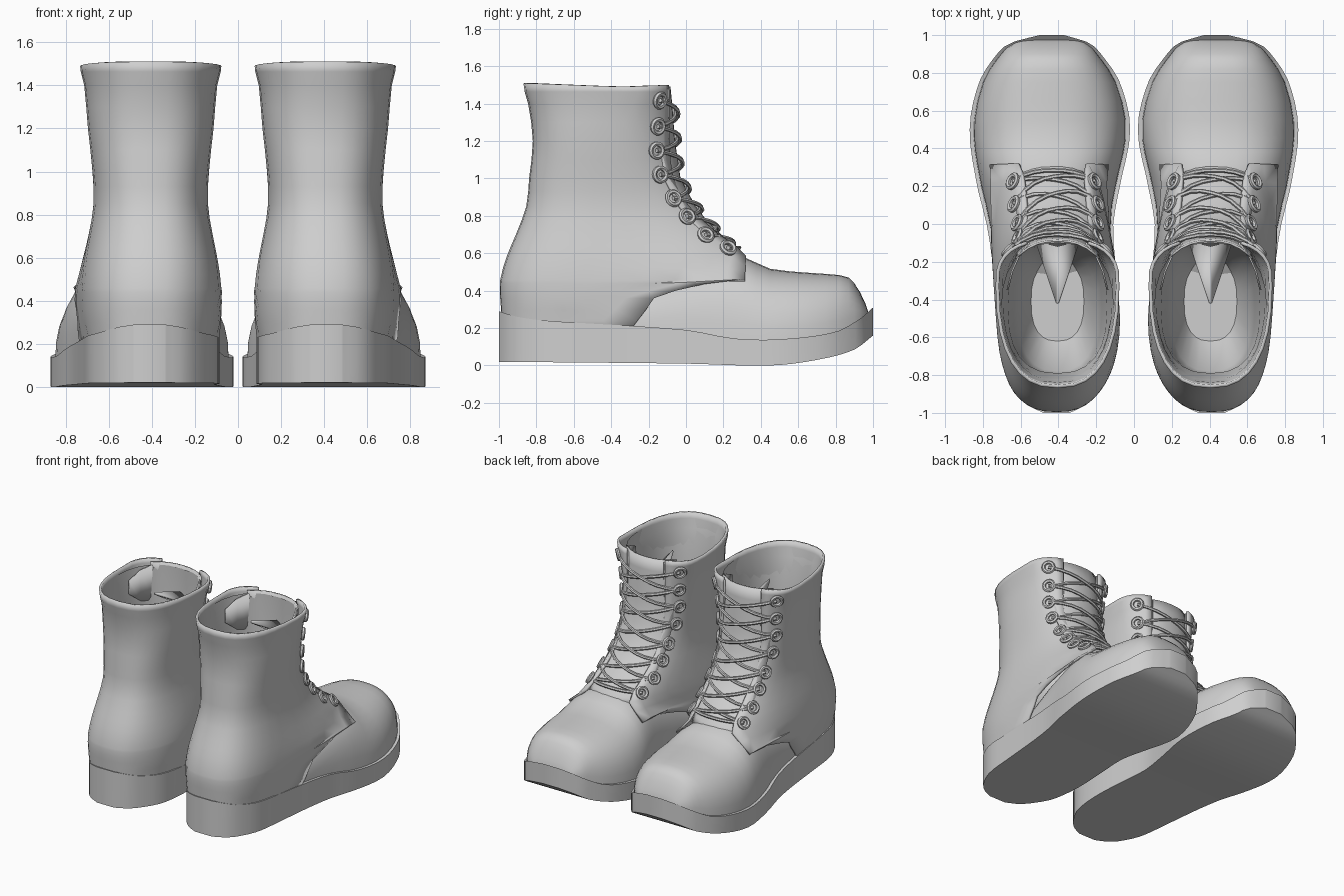
import bpy, bmesh, math
from mathutils import Vector

if "Cube" in bpy.data.objects:
    bpy.data.objects.remove(bpy.data.objects["Cube"])

mat = bpy.data.materials.new("grey_leather")
mat.diffuse_color = (0.62, 0.62, 0.62, 1)
mat.use_nodes = True
mat.node_tree.nodes["Principled BSDF"].inputs["Base Color"].default_value = mat.diffuse_color


def table(rows):
    """Smooth interpolation through rows of (key, value...)."""
    def f(k, col=1):
        k = min(max(k, rows[0][0]), rows[-1][0])
        i = 0
        while i < len(rows) - 2 and k > rows[i + 1][0]:
            i += 1
        a, b = rows[i], rows[i + 1]
        def slope(j):
            lo, hi = rows[max(j - 1, 0)], rows[min(j + 1, len(rows) - 1)]
            return (hi[col] - lo[col]) / (hi[0] - lo[0])
        h = b[0] - a[0]
        t = (k - a[0]) / h
        return ((2*t**3 - 3*t*t + 1) * a[col] + (t**3 - 2*t*t + t) * h * slope(i)
                + (3*t*t - 2*t**3) * b[col] + (t**3 - t*t) * h * slope(i + 1))
    return f


# y: inner and outer edge of the sole
outline = table([(-1, .34, .48), (-.96, .26, .56), (-.9, .2, .62), (-.75, .115, .69),
                 (-.5, .085, .72), (-.2, .10, .75), (0, .11, .78), (.2, .075, .83),
                 (.5, .02, .87), (.75, .075, .82), (.9, .175, .725), (.96, .24, .65), (1, .37, .50)])
sole_top = table([(-1, .29), (-.9, .26), (-.75, .24), (0, .19), (.25, .145),
                  (.5, .14), (.8, .18), (.93, .25), (1, .31)])
sole_bot = table([(-1, .02), (0, .01), (.45, 0), (.7, .03), (.9, .085), (1, .16)])
vamp_top = table([(-.3, .40), (-.1, .52), (.2, .585), (.3, .58), (.36, .557), (.45, .517),
                  (.6, .50), (.8, .485), (.87, .47), (.92, .41), (.96, .33), (.98, .27)])
# z: back y, front y, half width of the shaft
shaft = table([(.15, -.97, .60, .30), (.3, -.98, .58, .315), (.45, -.985, .52, .32),
               (.58, -.95, .42, .303), (.7, -.90, .24, .28), (.85, -.845, .08, .257),
               (1, -.83, -.02, .262), (1.2, -.81, -.055, .283), (1.4, -.835, -.07, .30),
               (1.47, -.855, -.08, .317), (1.51, -.865, -.085, .32)])
# z: front of the tongue
instep = table([(.53, .33), (.58, .30), (.64, .245), (.7, .185), (.78, .105), (.85, .05),
                (1, -.03), (1.2, -.06), (1.4, -.075), (1.5, -.085)])
P = 2.5


def mid_y(z):
    return -.42 + .12 * min(max((z - 1.25) / .22, 0), 1)


def foot_center(y):
    return (outline(y, 1) + outline(y, 2)) / 2


def foot_half(y):
    return (outline(y, 2) - outline(y, 1)) / 2 - .02


def center(y, z):
    f = min(max((.75 - z) / .3, 0), 1)
    return .405 + f * (foot_center(y) - .405)


def vamp_half(y, z):
    if y < -.3 or y > .98:
        return 0
    z0 = sole_top(y) - .03
    u = max((z - z0) / (vamp_top(y) - z0), 0)
    return foot_half(y) * (1 - u**P)**(1 / P) if u < 1 else 0


def shaft_half(y, z):
    yc = mid_y(z)
    end = shaft(z, 2) if y > yc else shaft(z, 1)
    u = min(abs((y - yc) / (end - yc)), 1)
    w = max(shaft(z, 3) * (1 - u**P)**(1 / P), vamp_half(y, z) + .014)
    # tucked inside the sole rim
    return min(w, foot_half(y) + .002) if z < sole_top(y) + .01 else w


def shaft_y(t, z):
    c, yc = math.cos(t), mid_y(z)
    end = shaft(z, 2) if c > 0 else shaft(z, 1)
    return yc + (end - yc) * abs(c)**(2 / P)


def finish(ob, thick=0):
    ob.data.materials.clear()
    ob.data.materials.append(mat)
    bpy.ops.object.select_all(action='DESELECT')
    ob.select_set(True)
    bpy.context.view_layer.objects.active = ob
    bpy.ops.object.shade_smooth_by_angle(angle=math.radians(45))
    if thick:
        s = ob.modifiers.new("thickness", 'SOLIDIFY')
        s.thickness, s.offset = thick, 0
    ob.modifiers.new("pair", 'MIRROR')


def loft(name, rings, closed=False, caps=(False, False), thick=0):
    bm = bmesh.new()
    vs = [[bm.verts.new(p) for p in r] for r in rings]
    n = len(rings[0])
    for a, b in zip(vs, vs[1:]):
        for i in range(n if closed else n - 1):
            j = (i + 1) % n
            bm.faces.new((a[i], a[j], b[j], b[i]))
    for cap, ring in zip(caps, (vs[0], vs[-1])):
        if cap:
            bm.faces.new(ring)
    bmesh.ops.recalc_face_normals(bm, faces=bm.faces[:])
    me = bpy.data.meshes.new(name)
    bm.to_mesh(me)
    bm.free()
    ob = bpy.data.objects.new(name, me)
    bpy.context.collection.objects.link(ob)
    finish(ob, thick)


def tubes(name, paths, radius, cyclic):
    cu = bpy.data.curves.new(name, 'CURVE')
    cu.dimensions, cu.bevel_depth, cu.bevel_resolution = '3D', radius, 1
    cu.use_fill_caps = True
    for pts in paths:
        s = cu.splines.new('POLY')
        s.points.add(len(pts) - 1)
        for q, p in zip(s.points, pts):
            q.co = (*p, 1)
        s.use_cyclic_u = cyclic
    ob = bpy.data.objects.new(name, cu)
    bpy.context.collection.objects.link(ob)
    bpy.ops.object.select_all(action='DESELECT')
    ob.select_set(True)
    bpy.context.view_layer.objects.active = ob
    bpy.ops.object.convert(target='MESH')
    finish(bpy.context.view_layer.objects.active)


# Sole: rectangular sections from heel to toe
rings = []
for i in range(37):
    y = -math.cos(math.pi * i / 36)
    a, b, lo, hi = outline(y, 1), outline(y, 2), sole_bot(y), sole_top(y)
    rings.append([(a, y, lo), (b, y, lo), (b, y, hi), (a, y, hi)])
loft("sole", rings, True, (True, True))

# Vamp and toe cap: arched sections
rings = []
for y in [-.3, -.1, .1, .2, .25, .32, .38, .45, .55, .65, .75, .82, .87, .9, .93, .96, .98]:
    z0, ring = sole_top(y) - .03, []
    for k in range(19):
        t = math.pi * k / 18
        c, s = math.cos(t), max(math.sin(t), 0)
        x = math.copysign(abs(c)**(2 / P), c) * foot_half(y)
        ring.append((foot_center(y) + x, y, z0 + (vamp_top(y) - z0) * s**(2 / P)))
    rings.append(ring)
loft("vamp", rings, False, (False, True))

# Shaft with lace facings: wraps from one front edge round the heel to the other
edge = [(.15, -.32), (.24, -.25), (.36, -.17), (.40, -.05), (.44, .1), (.455, .32), (2, .32)]


def front_limit(z):
    for (z0, y0), (z1, y1) in zip(edge, edge[1:]):
        if z <= z1:
            return y0 + (y1 - y0) * (z - z0) / (z1 - z0)


rings = []
for z in [.15, .24, .3, .36, .4, .44, .456, .52, .58, .64, .7, .78, .85, .93, 1, 1.1, 1.2, 1.3, 1.4, 1.465, 1.49]:
    t0 = .02
    while shaft_y(t0, z) > front_limit(z) or shaft(z, 3) * math.sin(t0)**(2 / P) < .16:
        t0 += .01
    side = []
    for k in range(15):
        y = shaft_y(t0 + (math.pi - t0) * k / 14, z)
        w = shaft_half(y, z) if k < 14 else 0
        dz = .02 * min(abs(y + .35) / .5, 1) if z > 1.48 else 0
        side.append((w, y, z + dz))
    rings.append([(center(y, h) + w, y, h) for w, y, h in side]
                 + [(center(y, h) - w, y, h) for w, y, h in side[-2::-1]])
loft("shaft", rings, thick=.018)

# Tongue behind the laces, and its folded-back tip
rings = []
for z in [.53, .58, .64, .7, .78, .85, 1, 1.2, 1.4, 1.49]:
    yf = instep(z) - .005
    rings.append([(center(yf, z) + .21 * k / 4, yf - .08 * abs(k / 4)**2.5, z) for k in range(-4, 5)])
loft("tongue", rings, thick=.012)
loft("tongue_tip", [[(.29, -.09, 1.2), (.405, -.12, 1.3), (.52, -.09, 1.2)],
                    [(.40, -.42, 1.4), (.405, -.42, 1.41), (.41, -.42, 1.4)]], thick=.01)
for side, name in ((1, "outer_flap"), (-1, "inner_flap")):
    loft(name, [[(.405 + side * x, y, lo), (.405 + side * x, y, hi)] for x, y, lo, hi in
                [(.15, -.1, 1.2, 1.48), (.2, -.16, 1.2, 1.47), (.24, -.25, 1.22, 1.45),
                 (.265, -.35, 1.3, 1.40)]], thick=.01)

# Lining: a funnel down to the footbed
rings = []
for z, yb, yf, w in [(1.47, -.84, -.1, .3), (1.2, -.79, -.09, .262), (.85, -.8, -.1, .235),
                     (.6, -.78, -.14, .21), (.42, -.62, -.2, .14)]:
    mid, half, ring = (yb + yf) / 2, (yf - yb) / 2, []
    for k in range(24):
        c, s = math.cos(math.tau * k / 24), math.sin(math.tau * k / 24)
        ring.append((.405 + math.copysign(abs(s)**.8, s) * w,
                     mid + math.copysign(abs(c)**.8, c) * half, z))
    rings.append(ring)
loft("lining", rings, True, (False, True))

# Eyelets: rings lying on the facings
holes = [(-.15, 1.42), (-.16, 1.28), (-.165, 1.15), (-.145, 1.02),
         (-.075, .89), (0, .79), (.1, .69), (.22, .62)]
loops, spots = [], {}
for side in (1, -1):
    for i, (y, z) in enumerate(holes):
        e = .02
        n = Vector((side, -(shaft_half(y + e, z) - shaft_half(y - e, z)) / (2 * e),
                    -(shaft_half(y, z + e) - shaft_half(y, z - e)) / (2 * e))).normalized()
        p = Vector((center(y, z) + side * shaft_half(y, z), y, z)) + n * .018
        u = n.cross(Vector((0, 0, 1))).normalized()
        v = n.cross(u)
        loops.append([p + .036 * (u * math.cos(a) + v * math.sin(a))
                      for a in [math.tau * k / 14 for k in range(14)]])
        spots[side, i] = p
tubes("eyelets", loops, .013, True)

# Laces: crossed strands bulging over the tongue
strands = []
for i in range(8):
    for side in ((1, -1) if i < 7 else (1,)):
        a, b = spots[side, i], spots[-side, min(i + 1, 7)]
        path = []
        for k in range(9):
            p = a.lerp(b, k / 8)
            off = abs(k / 4 - 1)
            front = instep(p.z) + .022 + .008 * side
            p.y += (front - p.y) * (1 - off**2.5)
            path.append(p)
        strands.append(path)
tubes("laces", strands, .0115, False)
